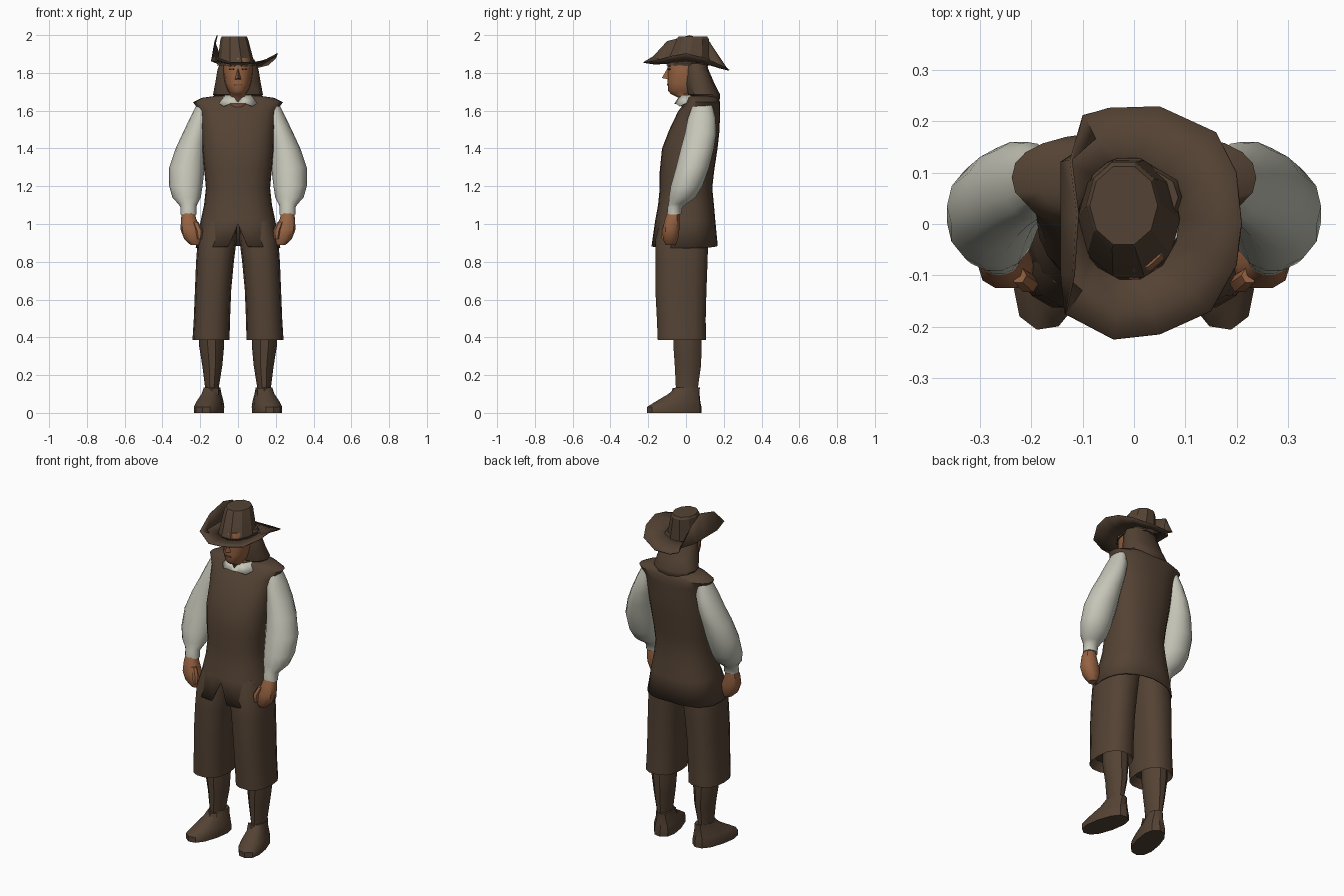
import bpy, bmesh, math
from mathutils import Vector, Matrix


def material(name, rgb):
    m = bpy.data.materials.new(name)
    m.diffuse_color = (*rgb, 1)
    return m


BROWN = material("brown cloth", (0.088, 0.055, 0.034))
LINEN = material("pale linen", (0.56, 0.56, 0.48))
SKIN = material("tan skin", (0.31, 0.125, 0.055))
DARK = material("dark features", (0.07, 0.028, 0.016))
LIPS = material("lips", (0.21, 0.07, 0.035))


def finish(name, bm, mat, mirror=False, thick=0, angle=40):
    bmesh.ops.recalc_face_normals(bm, faces=bm.faces)
    me = bpy.data.meshes.new(name)
    bm.to_mesh(me)
    bm.free()
    me.materials.append(mat)
    me.shade_smooth()
    me.set_sharp_from_angle(angle=math.radians(angle))
    ob = bpy.data.objects.new(name, me)
    bpy.context.collection.objects.link(ob)
    if mirror:
        ob.modifiers.new("mirror", 'MIRROR').use_mirror_merge = False
    if thick:
        s = ob.modifiers.new("thickness", 'SOLIDIFY')
        s.thickness = thick
    return ob


def bridge(bm, rings):
    for a, b in zip(rings, rings[1:]):
        for i in range(len(a)):
            j = (i + 1) % len(a)
            bm.faces.new((a[i], a[j], b[j], b[i]))


def loft(name, rings, mat, n=12, power=2.0, cap=(True, True), edit=None, turn=None, **kw):
    """Stacked horizontal rings: centre x, centre y, z, radius x, radius y."""
    bm = bmesh.new()

    def sq(v):
        return math.copysign(abs(v) ** (2 / power), v) if abs(v) > 1e-6 else 0
    loops = []
    for cx, cy, z, rx, ry in rings:
        angs = [2 * math.pi * i / n for i in range(n)]
        loops.append([bm.verts.new((cx + rx * sq(math.cos(a)), cy + ry * sq(math.sin(a)), z))
                      for a in angs])
    bridge(bm, loops)
    if cap[0]:
        bm.faces.new(loops[0])
    if cap[1]:
        bm.faces.new(loops[-1])
    if edit:
        edit(loops)
    if turn:
        pivot, deg = turn
        bmesh.ops.rotate(bm, verts=bm.verts, cent=pivot,
                         matrix=Matrix.Rotation(math.radians(deg), 3, 'Z'))
    return finish(name, bm, mat, **kw)


def plate(name, centre, size, mat, tilt=0, mirror=True):
    bm = bmesh.new()
    bmesh.ops.create_cube(bm, size=1)
    bm.transform(Matrix.Translation(centre) @ Matrix.Rotation(tilt, 4, 'Z')
                 @ Matrix.Diagonal((*size, 1)))
    return finish(name, bm, mat, mirror=mirror)


# Shoes, turned outwards
loft("shoe", [(.13, -.065, 0, .068, .148), (.13, -.065, .032, .07, .148),
              (.13, -.045, .06, .064, .122), (.13, -.012, .1, .048, .085),
              (.132, .008, .135, .04, .066)], BROWN, n=12, power=2.4,
     turn=((.13, .03, 0), 14), mirror=True)
loft("shoe_tongue", [(.137, -.065, .085, .034, .02), (.137, -.05, .132, .034, .02)],
     BROWN, n=4, power=6, mirror=True)

# Stockings
loft("stocking", [(.138, .005, .1, .037, .062), (.138, .005, .14, .037, .062),
                  (.136, .01, .25, .053, .073), (.14, .008, .36, .067, .079),
                  (.14, .008, .46, .067, .079)], BROWN, n=10, mirror=True)

# Knee breeches
loft("breeches_leg", [(.142, -.02, .43, .075, .1), (.143, -.022, .385, .098, .13),
                      (.138, -.025, .5, .096, .132), (.132, -.027, .65, .096, .138),
                      (.122, -.024, .8, .1, .141), (.11, -.022, .92, .103, .142),
                      (.095, -.01, 1.03, .09, .125)], BROWN, n=14, power=2.5, mirror=True)


# Long vest with a front slit at the hem
def vest_slit(loops):
    hem = loops[-1]
    for v in hem:
        v.co.z -= .012 * abs(v.co.x) / .22
    front = hem[3 * len(hem) // 4]
    front.co.z = 1.0
    front.co.y += .025
    for k in (-1, 1):
        hem[3 * len(hem) // 4 + k].co.x *= .72


loft("vest", [(0, .085, 1.685, .07, .06), (0, .088, 1.668, .19, .08),
              (0, .09, 1.645, .238, .09), (0, .07, 1.6, .205, .11),
              (0, .045, 1.5, .194, .133), (0, .02, 1.4, .19, .147),
              (0, .005, 1.28, .178, .144), (0, 0, 1.19, .17, .139),
              (0, 0, 1.1, .18, .148), (0, -.004, 1.02, .197, .159),
              (0, -.01, .885, .224, .178)],
     BROWN, n=24, power=2.35, cap=(True, False), edit=vest_slit, thick=.008)

# Puffed sleeves with cuffs
loft("sleeve", [(.185, .088, 1.64, .03, .05), (.2, .083, 1.56, .055, .075),
                (.225, .077, 1.48, .068, .085), (.25, .06, 1.4, .08, .09),
                (.27, .035, 1.3, .094, .09), (.276, .003, 1.2, .088, .086),
                (.272, -.02, 1.14, .075, .072), (.265, -.045, 1.105, .05, .048),
                (.263, -.058, 1.09, .042, .04), (.262, -.063, 1.05, .042, .038)],
     LINEN, n=14, mirror=True, angle=60)

# Loosely closed hands
loft("hand", [(.262, -.065, 1.07, .032, .03), (.262, -.072, 1.03, .04, .04),
              (.25, -.08, .97, .054, .047), (.238, -.082, .92, .047, .042),
              (.226, -.082, .888, .024, .026)], SKIN, n=10, power=2.3, mirror=True)
loft("thumb", [(.225, -.1, 1.01, .016, .016), (.206, -.116, .965, .02, .019),
               (.204, -.118, .92, .012, .012)], SKIN, n=6, mirror=True)


# Shirt collar, opened at the throat
def collar_notch(loops):
    n = len(loops[0])
    loops[0][3 * n // 4].co.z -= .038
    for k in (-2, 2):
        loops[1][3 * n // 4 + k].co.z -= .014


loft("collar", [(0, .035, 1.682, .072, .072), (0, .03, 1.638, .108, .092)],
     LINEN, n=16, cap=(False, False), edit=collar_notch, thick=.004)

# Head and neck in one loft
loft("head", [(0, .04, 1.6, .055, .06), (0, .035, 1.665, .054, .068),
              (0, 0, 1.688, .04, .08), (0, 0, 1.705, .054, .094),
              (0, .003, 1.745, .069, .1), (0, .005, 1.8, .077, .102),
              (0, .01, 1.85, .078, .108), (0, .01, 1.88, .07, .1)],
     SKIN, n=16, power=2.15, angle=60)

# Nose wedge and painted features
bm = bmesh.new()
v = [bm.verts.new(p) for p in ((0, -.098, 1.825), (-.018, -.09, 1.765), (.018, -.09, 1.765),
                               (0, -.128, 1.773))]
for f in ((0, 1, 3), (0, 3, 2), (1, 2, 3), (0, 2, 1)):
    bm.faces.new([v[i] for i in f])
finish("nose", bm, SKIN)
plate("eye", (.034, -.089, 1.818), (.024, .008, .008), DARK, tilt=.25)
plate("eyebrow", (.034, -.091, 1.836), (.034, .008, .006), DARK, tilt=.25)
plate("mouth", (0, -.096, 1.738), (.036, .008, .008), LIPS, mirror=False)

# Shoulder-length hair behind the face
loft("hair", [(0, .052, 1.872, .086, .055), (0, .056, 1.82, .108, .062),
              (0, .07, 1.75, .12, .078), (0, .093, 1.685, .132, .088),
              (0, .108, 1.665, .118, .072), (0, .118, 1.635, .085, .05)], BROWN, n=12, power=2.3)

# Hat crown
loft("hat_crown", [(-.01, .01, 1.84, .1, .12), (-.02, .036, 1.98, .073, .089),
                   (-.02, .036, 1.992, .066, .08)], BROWN, n=10, angle=25)

# Hat brim with one side folded up
outer = [(.21, 0, 1.9), (.2, .1, 1.875), (.16, .178, 1.84), (.05, .228, 1.812),
         (-.05, .225, 1.812), (-.1, .212, 1.83), (-.125, .125, 1.965), (-.112, .02, 2.0),
         (-.12, -.1, 1.968), (-.135, -.175, 1.885), (-.04, -.225, 1.853),
         (.05, -.215, 1.853), (.15, -.17, 1.86), (.2, -.08, 1.885)]
bm = bmesh.new()
rings = [[], [], []]
for p in map(Vector, outer):
    a = math.atan2(p.y, p.x)
    q = Vector((-.01 + .1 * math.cos(a), .01 + .12 * math.sin(a), 1.848))
    mid = q.lerp(p, .5)
    mid.z -= .006
    if p.z > 1.92:
        mid = Vector((-.143, p.y * .97, 1.862))
    for ring, co in zip(rings, (q, mid, p)):
        ring.append(bm.verts.new(co))
bridge(bm, rings)
finish("hat_brim", bm, BROWN, thick=.005, angle=30)
